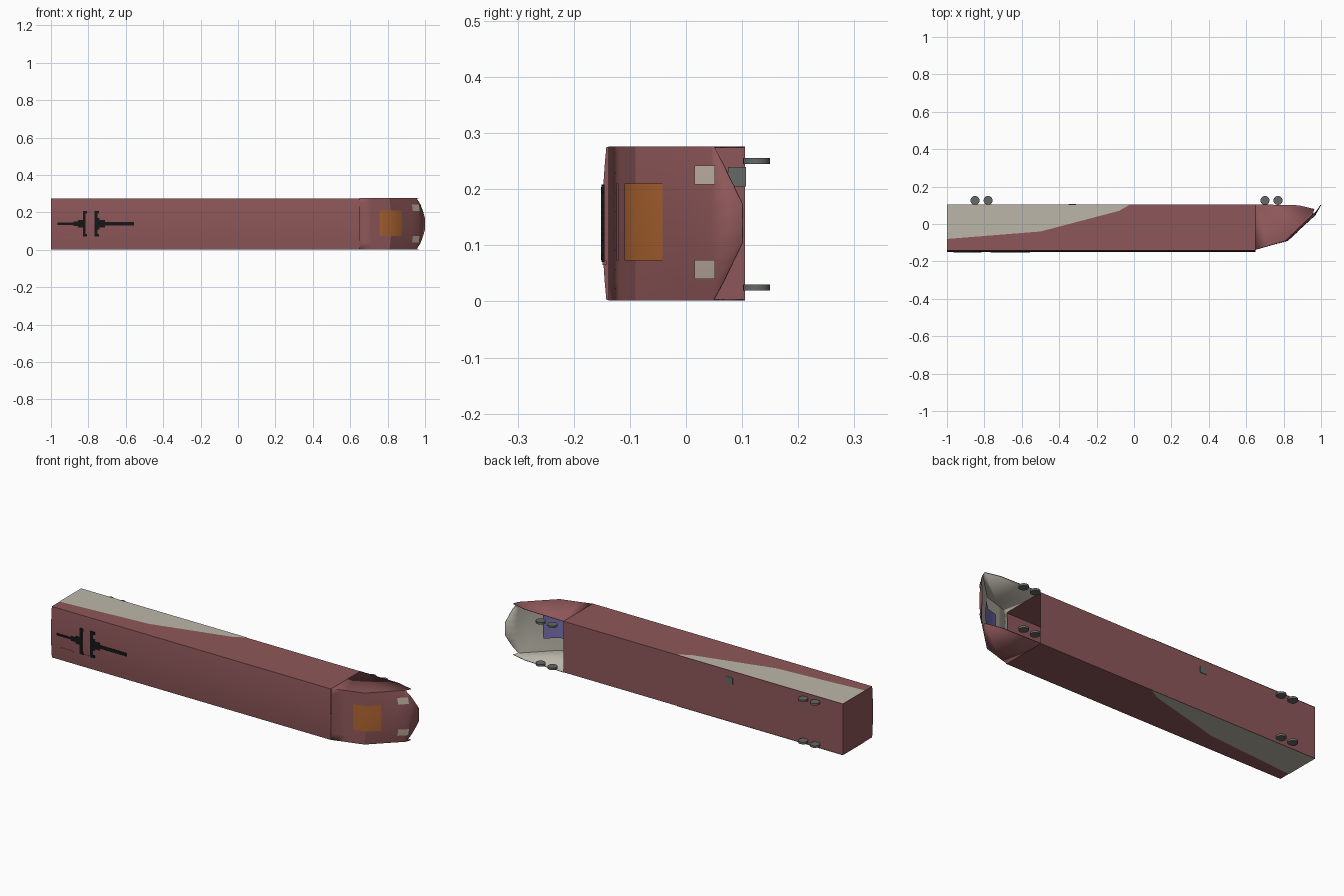
import bpy, bmesh, math
from mathutils import Vector

if "Cube" in bpy.data.objects:
    bpy.data.objects.remove(bpy.data.objects["Cube"])

ZC, HW = 0.139, 0.136            # centre line and half width


def material(name, rgb):
    m = bpy.data.materials.new(name)
    m.diffuse_color = (*rgb, 1)
    m.use_nodes = True
    m.node_tree.nodes["Principled BSDF"].inputs["Base Color"].default_value = m.diffuse_color
    return m


RED = material("red paint", (0.27, 0.095, 0.10))
CREAM = material("cream paint", (0.50, 0.47, 0.40))
ORANGE = material("windscreen orange", (0.42, 0.13, 0.03))
BLUE = material("inner glass blue", (0.18, 0.16, 0.42))
BLACK = material("black", (0.008, 0.008, 0.008))
LAMP = material("lamp", (0.55, 0.45, 0.38))
GREY = material("steel", (0.13, 0.14, 0.13))


def mesh(name, verts, faces, mats, smooth=None, recalc=False):
    me = bpy.data.meshes.new(name)
    me.from_pydata(verts, [], faces)
    if recalc:
        bm = bmesh.new()
        bm.from_mesh(me)
        bmesh.ops.remove_doubles(bm, verts=bm.verts, dist=1e-5)
        bmesh.ops.recalc_face_normals(bm, faces=bm.faces)
        bm.to_mesh(me)
        bm.free()
    for m in mats:
        me.materials.append(m)
    ob = bpy.data.objects.new(name, me)
    bpy.context.collection.objects.link(ob)
    if smooth:
        bpy.ops.object.select_all(action='DESELECT')
        ob.select_set(True)
        bpy.context.view_layer.objects.active = ob
        bpy.ops.object.shade_smooth_by_angle(angle=math.radians(smooth))
    return ob


def box(name, x0, x1, y0, y1, z0, z1, mat):
    v = [(x, y, z) for x in (x0, x1) for y in (y0, y1) for z in (z0, z1)]
    f = [(0, 1, 3, 2), (4, 6, 7, 5), (0, 4, 5, 1), (2, 3, 7, 6), (0, 2, 6, 4), (1, 5, 7, 3)]
    return mesh(name, v, f, [mat])


def roof_y(t):
    return -0.142 - 0.007 * (1 - t * t)


# carriage body: hollow section with curved roof, closed at the rear, open into the cab
ring = [(roof_y(i / 5), ZC + HW * i / 5) for i in range(-5, 6)]
ring += [(0.105, ZC + HW), (0.105, ZC - HW)]
n = len(ring)
verts = [(x, y, z) for x in (-1, 0.65) for y, z in ring]
faces = [(i, (i + 1) % n, n + (i + 1) % n, n + i) for i in range(n)] + [tuple(range(n))[::-1]]
mesh("carriage_body", verts, faces, [RED], 25, True)

# cream swoosh on both sides
swoosh = [(-1, 0.105), (-1, -0.08), (-0.5, -0.04), (-0.08, 0.07), (-0.02, 0.105)]
for s, side in ((1, "left"), (-1, "right")):
    z = ZC + s * (HW + 0.002)
    mesh("side_stripe_" + side, [(x, y, z) for x, y in swoosh],
         [tuple(range(5))[::s]], [CREAM])

# nose: centre profile, pulled back towards the corners
PROFILE = [(-0.138, 0.65), (-0.118, 0.72), (-0.09, 0.82), (0.06, 0.985), (0.10, 1.0)]


def nose_point(y, t, out=0.0):
    x = PROFILE[-1][1]
    for (ya, xa), (yb, xb) in zip(PROFILE, PROFILE[1:]):
        if y <= yb:
            x = xa + (xb - xa) * (y - ya) / (yb - ya)
            break
    x -= 0.02 * t * t * (x - 0.65) / 0.33
    return (x + out * 0.65, y - out * 0.75, ZC + HW * 1.01 * t)


def front_edge(t):
    return 0.10 if abs(t) <= 0.25 else 0.10 - 0.05 * (abs(t) - 0.25) / 0.75


cols = [-1, -0.75, -0.5, -0.25, 0, 0.25, 0.5, 0.75, 1]
rows = [-0.138, -0.118, -0.09, -0.04, 0.01, 0.045, None]
R, C = len(rows), len(cols)
verts = [nose_point(front_edge(t) if y is None else y, t) for y in rows for t in cols]
faces = [(r * C + c, r * C + c + 1, (r + 1) * C + c + 1, (r + 1) * C + c)
         for r in range(R - 1) for c in range(C - 1)]
for c in (0, C - 1):
    base = len(verts)
    verts += [(x, y, verts[c][2]) for x, y in ((0.965, 0.08), (0.88, 0.10), (0.65, 0.105))]
    faces.append(tuple(r * C + c for r in range(R)) + (base, base + 1, base + 2))
nose = mesh("nose_shell", verts, faces, [RED, CREAM], 25, True)
sol = nose.modifiers.new("thickness", 'SOLIDIFY')
sol.thickness, sol.offset = 0.003, -1
sol.material_offset = 1


# patches that follow the nose surface
def patch(name, y_rows, z0, z1, mat, out):
    ts = [((z0 + (z1 - z0) * k / 4) - ZC) / (HW * 1.01) for k in range(5)]
    v = [nose_point(y, t, out) for y in y_rows for t in ts]
    f = [(r * 5 + c, r * 5 + c + 1, (r + 1) * 5 + c + 1, (r + 1) * 5 + c)
         for r in range(len(y_rows) - 1) for c in range(4)]
    return mesh(name, v, f, [mat], 40)


patch("windscreen", (-0.108, -0.09, -0.04), 0.073, 0.21, ORANGE, 0.002)
patch("windscreen_inner", (-0.108, -0.09, -0.04), 0.073, 0.21, BLUE, -0.012)
patch("brow_slot", (-0.122, -0.118), 0.073, 0.21, RED, 0.003)
for z0, side in ((0.04, "right"), (0.208, "left")):
    patch("headlight_" + side, (0.017, 0.053), z0, z0 + 0.034, LAMP, 0.002)

# wheels
for i, x in enumerate((-0.85, -0.78, 0.70, 0.77)):
    for z in (0.025, 0.25):
        bpy.ops.mesh.primitive_cylinder_add(vertices=24, radius=0.024, depth=0.011,
                                            location=(x, 0.126, z))
        w = bpy.context.object
        w.name = f"wheel_{i + 1}_{'left' if z > 0.1 else 'right'}"
        w.data.materials.append(GREY)
        bpy.ops.object.shade_smooth_by_angle(angle=math.radians(35))

# equipment block set into the floor
box("floor_block", -0.35, -0.31, 0.075, 0.107, 0.205, 0.24, GREY)

# roof equipment: slim black bars lying on the roof (x range, half width)
bars = [(-0.965, -0.87, 0.006), (-0.88, -0.855, 0.012), (-0.855, -0.815, 0.02),
        (-0.83, -0.815, 0.065), (-0.768, -0.752, 0.065), (-0.752, -0.74, 0.03),
        (-0.745, -0.71, 0.02), (-0.71, -0.555, 0.009)]
for i, (x0, x1, h) in enumerate(bars):
    box(f"roof_bar_{i + 1}", x0, x1, -0.1512, -0.145, ZC - h, ZC + h, BLACK)
for x0, x1 in ((-0.83, -0.808), (-0.768, -0.742)):
    for s in (-1, 1):
        z = ZC + s * 0.062
        box("roof_bar_foot", x0, x1, -0.151, -0.145, z - 0.007, z + 0.007, BLACK)

# small roof vents
for x0, x1 in ((-0.94, -0.87), (-0.8, -0.76)):
    box("roof_vent", x0, x1, -0.149, -0.142, 0.065, 0.073, RED)
